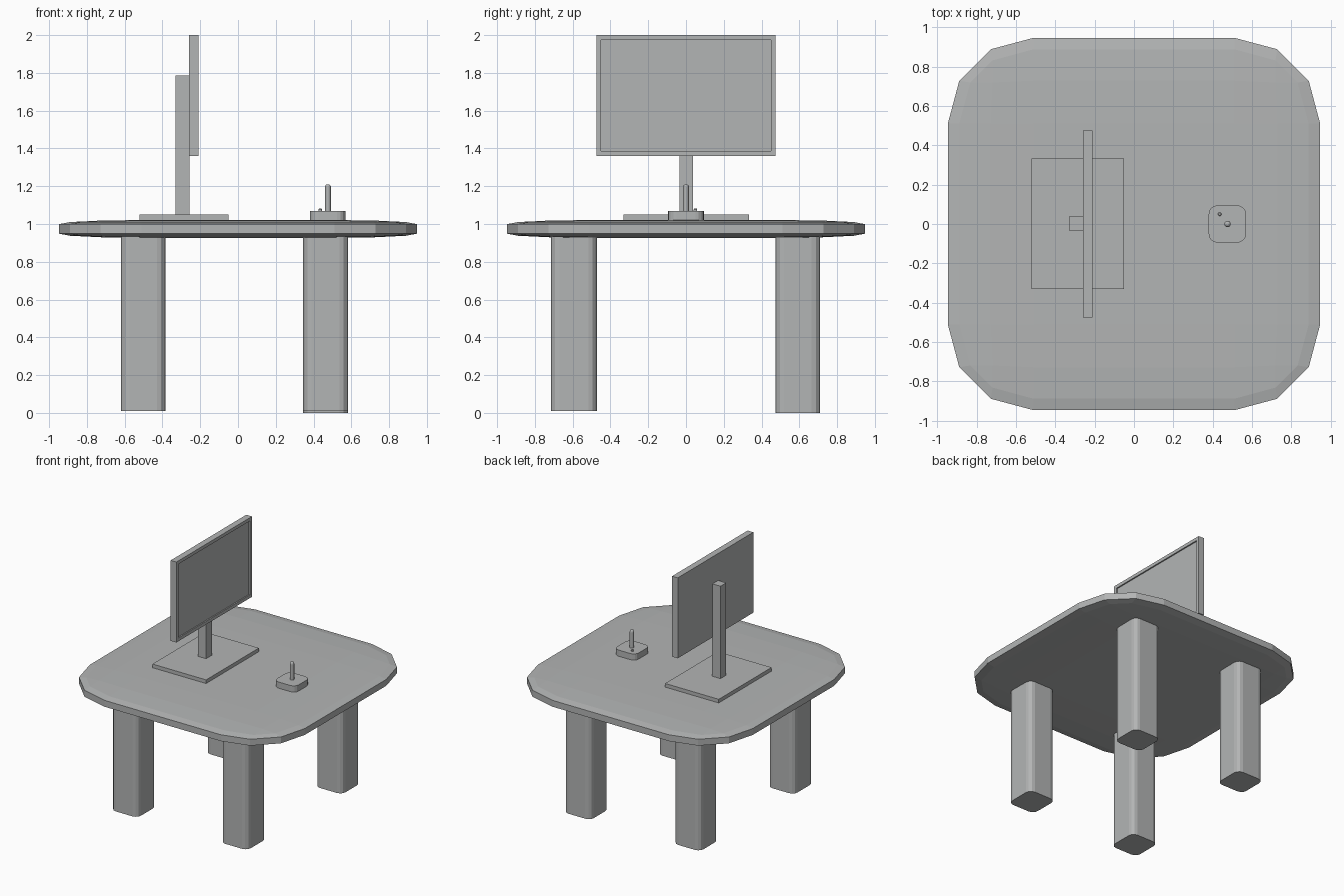
import bpy, bmesh, math
from mathutils import Vector

if "Cube" in bpy.data.objects:
    bpy.data.objects.remove(bpy.data.objects["Cube"])

grey = bpy.data.materials.new("plain grey")
grey.diffuse_color = (0.45, 0.46, 0.46, 1)
grey.use_nodes = True
grey.node_tree.nodes["Principled BSDF"].inputs["Base Color"].default_value = grey.diffuse_color


def finish(bm, name):
    bmesh.ops.recalc_face_normals(bm, faces=bm.faces)
    me = bpy.data.meshes.new(name)
    bm.to_mesh(me)
    bm.free()
    me.materials.append(grey)
    ob = bpy.data.objects.new(name, me)
    bpy.context.collection.objects.link(ob)
    return ob


def box_bm(lo, hi):
    lo, hi = Vector(lo), Vector(hi)
    bm = bmesh.new()
    bmesh.ops.create_cube(bm, size=1)
    for v in bm.verts:
        v.co = Vector([(lo[i] + hi[i]) / 2 + v.co[i] * (hi[i] - lo[i]) for i in range(3)])
    return bm


def rounded_post(name, lo, hi, r, seg):
    """Box with only its upright edges rounded."""
    bm = box_bm(lo, hi)
    edges = [e for e in bm.edges if abs(e.verts[0].co.z - e.verts[1].co.z) > 1e-4]
    bmesh.ops.bevel(bm, geom=edges, offset=r, segments=seg, profile=0.5, affect='EDGES')
    return finish(bm, name)


def lathe(name, x, y, profile, seg=16):
    """Closed solid of revolution from (radius, z) points, bottom to top."""
    bm = bmesh.new()
    rings = [[bm.verts.new((x + r * math.cos(2 * math.pi * k / seg),
                            y + r * math.sin(2 * math.pi * k / seg), z))
              for k in range(seg)] for r, z in profile]
    for a, b in zip(rings, rings[1:]):
        for k in range(seg):
            n = (k + 1) % seg
            bm.faces.new((a[k], a[n], b[n], b[k]))
    bm.faces.new(rings[0][::-1])
    bm.faces.new(rings[-1])
    return finish(bm, name)


# table top: a fully rounded cube squashed flat
bm = box_bm((-1, -1, -1), (1, 1, 1))
bmesh.ops.bevel(bm, geom=bm.edges[:], offset=0.46, segments=3, profile=0.5, affect='EDGES')
for v in bm.verts:
    v.co = Vector((v.co.x * 0.947, v.co.y * 0.947, 0.974 + v.co.z * 0.047))
finish(bm, "table_top")

# legs
for xn, x0, x1 in (("left", -0.62, -0.385), ("right", 0.345, 0.582)):
    for yn, y0, y1 in (("front", -0.715, -0.472), ("back", 0.475, 0.71)):
        z0 = 0.0 if (xn, yn) == ("right", "back") else 0.01
        rounded_post(f"{yn}_{xn}_leg", (x0, y0, z0), (x1, y1, 0.95), 0.045, 3)

# monitor stand
finish(box_bm((-0.522, -0.33, 1.015), (-0.05, 0.334, 1.05)), "monitor_base")
finish(box_bm((-0.33, -0.034, 1.045), (-0.257, 0.038, 1.785)), "monitor_post")

# monitor with recessed screen facing +x
bm = box_bm((-0.26, -0.475, 1.36), (-0.21, 0.475, 2.0))
front = max(bm.faces, key=lambda f: f.calc_center_median().x)
bmesh.ops.inset_region(bm, faces=[front], thickness=0.037)
ret = bmesh.ops.extrude_face_region(bm, geom=[front])
for v in [g for g in ret["geom"] if isinstance(g, bmesh.types.BMVert)]:
    v.co.x -= 0.01
if front.is_valid:
    bmesh.ops.delete(bm, geom=[front], context='FACES_ONLY')
finish(bm, "monitor")

# joystick: base, stick with rounded tip, small button
rounded_post("joystick_base", (0.38, -0.095, 1.015), (0.57, 0.095, 1.07), 0.045, 4)
tip = [(0.016 * math.cos(a), 1.195 + 0.016 * math.sin(a))
       for a in (0, math.pi / 8, math.pi / 4, math.pi * 0.4)]
lathe("joystick_stick", 0.476, 0.0, [(0.016, 1.06)] + tip)
lathe("joystick_button", 0.436, 0.05, [(0.009, 1.06), (0.009, 1.078), (0.006, 1.082)], 12)
